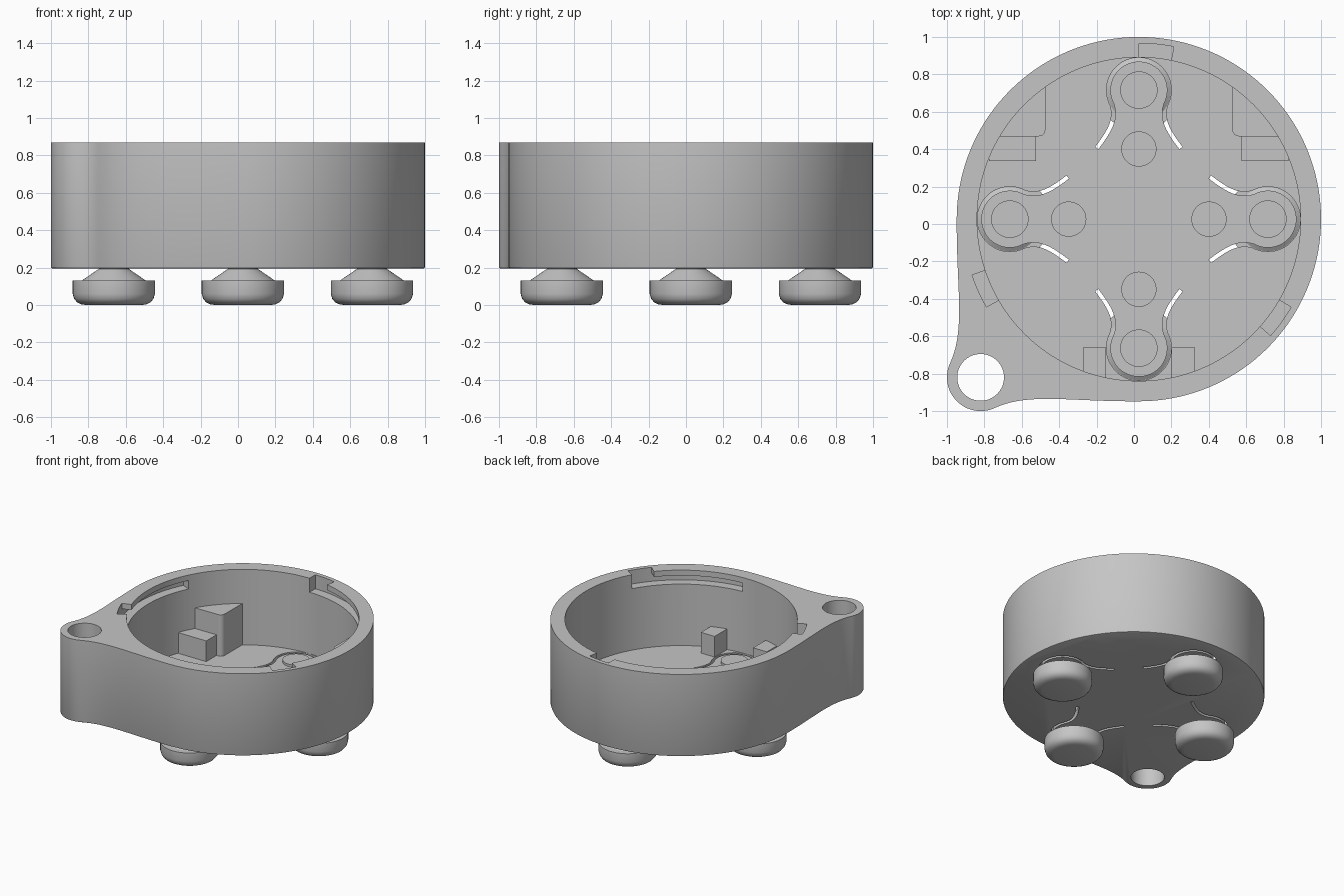
import bpy, bmesh
from math import sin, cos, pi, radians
from mathutils import Vector
from mathutils.geometry import interpolate_bezier

cube = bpy.data.objects.get("Cube")
if cube:
    bpy.data.objects.remove(cube)

C = 0.026                              # centre of the round housing, in x and y
R_OUT, R_IN, R_FOOT = 0.974, 0.865, 0.69
LUG, R_LUG, R_HOLE = -0.82, 0.18, 0.125
Z_BOT, Z_FLOOR, Z_TOP = 0.195, 0.25, 0.87
Z_LEDGE = 0.755

grey = bpy.data.materials.new("plain grey")
grey.use_nodes = True
colour = (0.56, 0.56, 0.56, 1)
grey.diffuse_color = colour
grey.node_tree.nodes["Principled BSDF"].inputs["Base Color"].default_value = colour


def finish(name, bm):
    bmesh.ops.recalc_face_normals(bm, faces=bm.faces)
    mesh = bpy.data.meshes.new(name)
    bm.to_mesh(mesh)
    bm.free()
    obj = bpy.data.objects.new(name, mesh)
    bpy.context.collection.objects.link(obj)
    mesh.materials.append(grey)
    return obj


def arc(cx, cy, r, a0, a1, n):
    angles = [radians(a0 + (a1 - a0) * i / n) for i in range(n + 1)]
    return [(cx + r * cos(a), cy + r * sin(a)) for a in angles]


def loft(name, rings):
    """Closed solid through rings of 3D points."""
    bm = bmesh.new()
    loops = [[bm.verts.new(p) for p in ring] for ring in rings]
    n = len(loops[0])
    for low, high in zip(loops, loops[1:]):
        for i in range(n):
            j = (i + 1) % n
            bm.faces.new((low[i], low[j], high[j], high[i]))
    bm.faces.new(loops[0][::-1])
    bm.faces.new(loops[-1])
    return finish(name, bm)


def prism(name, pts, z0, z1):
    return loft(name, [[(x, y, z) for x, y in pts] for z in (z0, z1)])


def disc(name, x, y, r, z0, z1, n=48):
    return prism(name, arc(x, y, r, 0, 360, n)[:-1], z0, z1)


def ribbon(name, path, width, z0, z1):
    """Solid strip of constant width that follows a flat path."""
    pts = [Vector(p) for p in path]
    sections = []
    for i, p in enumerate(pts):
        d = (pts[min(i + 1, len(pts) - 1)] - pts[max(i - 1, 0)]).normalized()
        side = Vector((-d.y, d.x)) * width / 2
        a, b = p + side, p - side
        sections.append([(a.x, a.y, z0), (b.x, b.y, z0), (b.x, b.y, z1), (a.x, a.y, z1)])
    return loft(name, sections)


def smooth(obj):
    bpy.ops.object.select_all(action='DESELECT')
    obj.select_set(True)
    bpy.context.view_layer.objects.active = obj
    bpy.ops.object.shade_smooth_by_angle(angle=radians(30))


def cut(obj, cutter):
    mod = obj.modifiers.new("cut", 'BOOLEAN')
    mod.operation, mod.solver, mod.object = 'DIFFERENCE', 'EXACT', cutter
    bpy.context.view_layer.objects.active = obj
    bpy.ops.object.modifier_apply(modifier=mod.name)
    bpy.data.objects.remove(cutter)


def turn(p, quarter):
    """Rotate a point about the housing centre by quarter turns."""
    x, y = p
    for _ in range(quarter):
        x, y = -y, x
    return (C + x, C + y)


# Housing outline: round body blended into a corner lug
lug_arc = arc(LUG, LUG, R_LUG, 155, 295, 32)
ends = [(C - R_OUT, C), (-0.95, -0.35), (-0.9, -0.56), lug_arc[0]]
blend = [tuple(v)[:2] for v in interpolate_bezier(*[Vector((*p, 0)) for p in ends], 20)]
outline = arc(C, C, R_OUT, -90, 180, 108) + blend[1:-1] + lug_arc
outline += [(y, x) for x, y in blend[1:-1]][::-1]
housing = loft("housing", [[(x * s, y * s, z) for x, y in outline] for s, z in
                           ((0.99, Z_BOT), (0.997, Z_BOT + 0.003), (1, Z_BOT + 0.01), (1, Z_TOP))])

# Cavity and lug hole
cut(housing, disc("cavity_cutter", C, C, R_IN, Z_FLOOR, 1, 144))
cut(housing, disc("hole_cutter", LUG, LUG, R_HOLE, 0, 1, 64))

# Three twist-lock notches with locking grooves below the rim
for a in (90, 210, 330):
    cut(housing, ribbon("groove_cutter", arc(C, C, 0.885, a - 57, a - 11, 24), 0.11, Z_LEDGE, 0.825))
    cut(housing, ribbon("notch_cutter", arc(C, C, 0.885, a - 11.5, a, 8), 0.11, Z_LEDGE, 1))

# Keyhole slots that free each foot from the floor
leg = [tuple(v)[:2] for v in interpolate_bezier(
    Vector((0.144, 0.614, 0)), Vector((0.115, 0.53, 0)),
    Vector((0.165, 0.46, 0)), Vector((0.225, 0.38, 0)), 12)]
keyhole = [(-x, y) for x, y in leg[:0:-1]]
keyhole += arc(0, R_FOOT, 0.163, 208, -28, 40) + leg[1:]
for q in range(4):
    path = [turn(p, q) for p in keyhole]
    cut(housing, ribbon("slot_cutter", path, 0.021, 0.1, 0.4))
smooth(housing)

# Feet, with a rounded base and conical neck, and the pads above them
foot_profile = [(0.15, 0), (0.175, 0.004), (0.197, 0.015), (0.212, 0.033), (0.22, 0.06),
                (0.22, 0.13), (0.172, 0.13), (0.08, 0.193), (0.08, 0.22)]
for q, side in enumerate(("back", "right", "front", "left")):
    x, y = turn((0, R_FOOT), q)
    foot = loft(side + "_foot", [[(px, py, z) for px, py in arc(x, y, r, 0, 360, 48)[:-1]]
                                 for r, z in foot_profile])
    smooth(foot)
    smooth(disc(side + "_foot_pad", x, y, 0.1, 0.23, Z_FLOOR + 0.02))
    x, y = turn((0, 0.375), q)
    smooth(disc(side + "_inner_pad", x, y, 0.094, 0.23, Z_FLOOR + 0.01))

# Support blocks and corner posts along the inner wall, mirrored left and right
for s, side in ((-1, "right"), (1, "left")):
    def block(name, pts, top):
        return prism(side + name, [(C + s * x, C + y) for x, y in pts], Z_FLOOR - 0.02, top)

    block("_rear_block", [(0.55, 0.31), (0.8, 0.31), (0.8, 0.443), (0.55, 0.443)], 0.42)
    block("_front_block", [(0.175, -0.685), (0.3, -0.685), (0.3, -0.86), (0.175, -0.86)], 0.42)
    corner = arc(0.535, 0.478, 0.035, 180, 270, 8)
    smooth(block("_corner_post", corner + arc(0, 0, 0.9, 29.3, 56.3, 12), 0.59))
